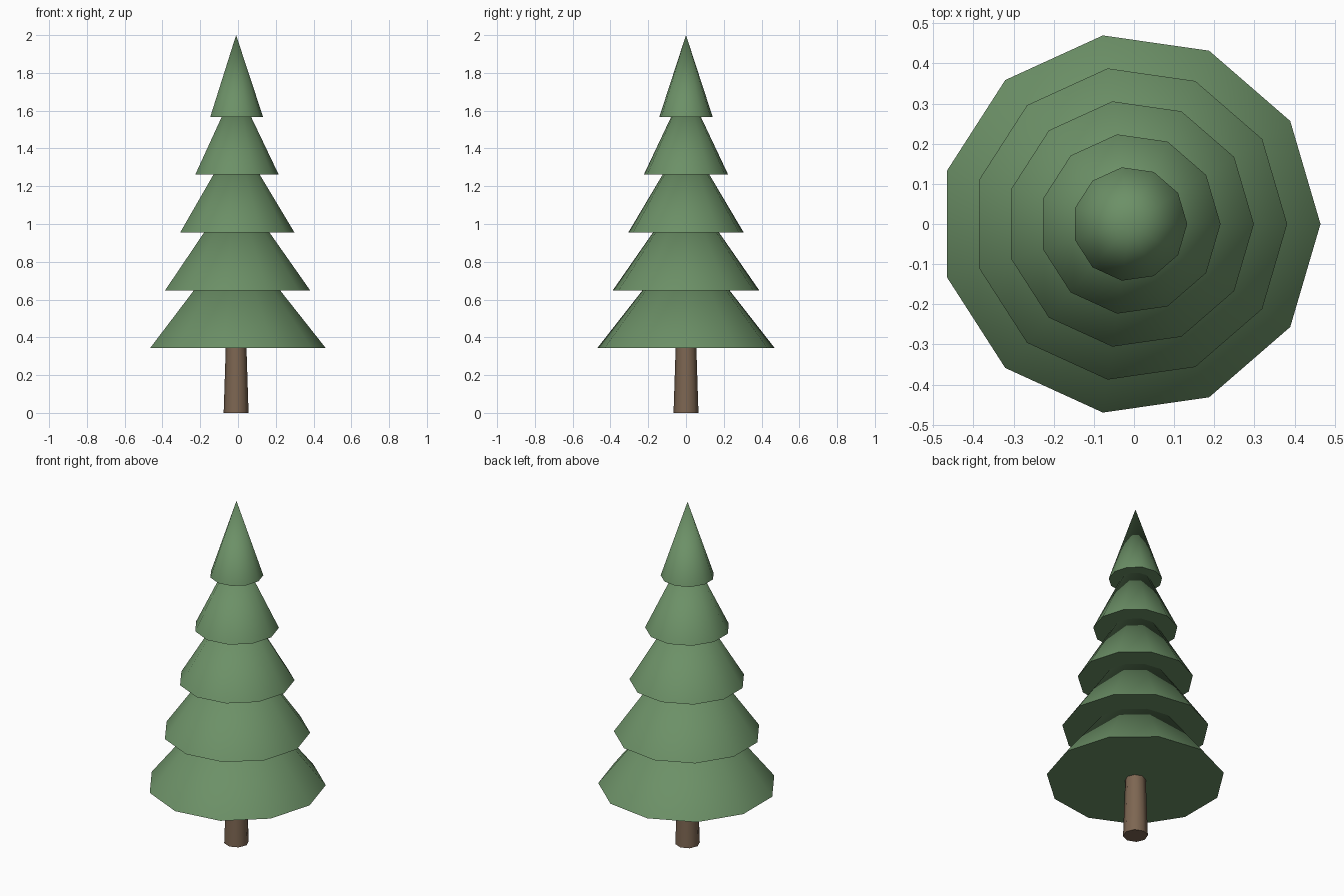
import bpy, math

if "Cube" in bpy.data.objects:
    bpy.data.objects.remove(bpy.data.objects["Cube"])

CX = -0.01  # axis of the odd-sided tree so its bounds are centred


def material(name, rgb):
    m = bpy.data.materials.new(name)
    m.diffuse_color = (*rgb, 1)
    m.use_nodes = True
    m.node_tree.nodes["Principled BSDF"].inputs["Base Color"].default_value = m.diffuse_color
    return m


def cone(name, sides, r1, r2, z, height, mat):
    """Cone with a vertex on +x, standing at height z."""
    bpy.ops.mesh.primitive_cone_add(vertices=sides, radius1=r1, radius2=r2,
                                    depth=height, location=(CX, 0, z + height / 2))
    ob = bpy.context.object
    ob.name = name
    ob.rotation_euler.z = -math.pi / 2  # primitive starts at +y
    ob.data.materials.append(mat)
    bpy.ops.object.shade_smooth_by_angle(angle=math.radians(50))
    return ob


green = material("needle green", (0.15, 0.28, 0.135))
brown = material("bark brown", (0.205, 0.133, 0.084))

# trunk, tapering up into the lowest tier
cone("trunk", 8, 0.066, 0.053, 0, 0.40, brown)

# five stacked foliage tiers, each narrower and shorter
for i in range(5):
    cone(f"foliage_tier_{i + 1}", 11, 0.4746 - 0.083 * i, 0,
         0.343 + 0.306 * i, 0.60 - 0.0425 * i + (0.003 if i == 4 else 0), green)
